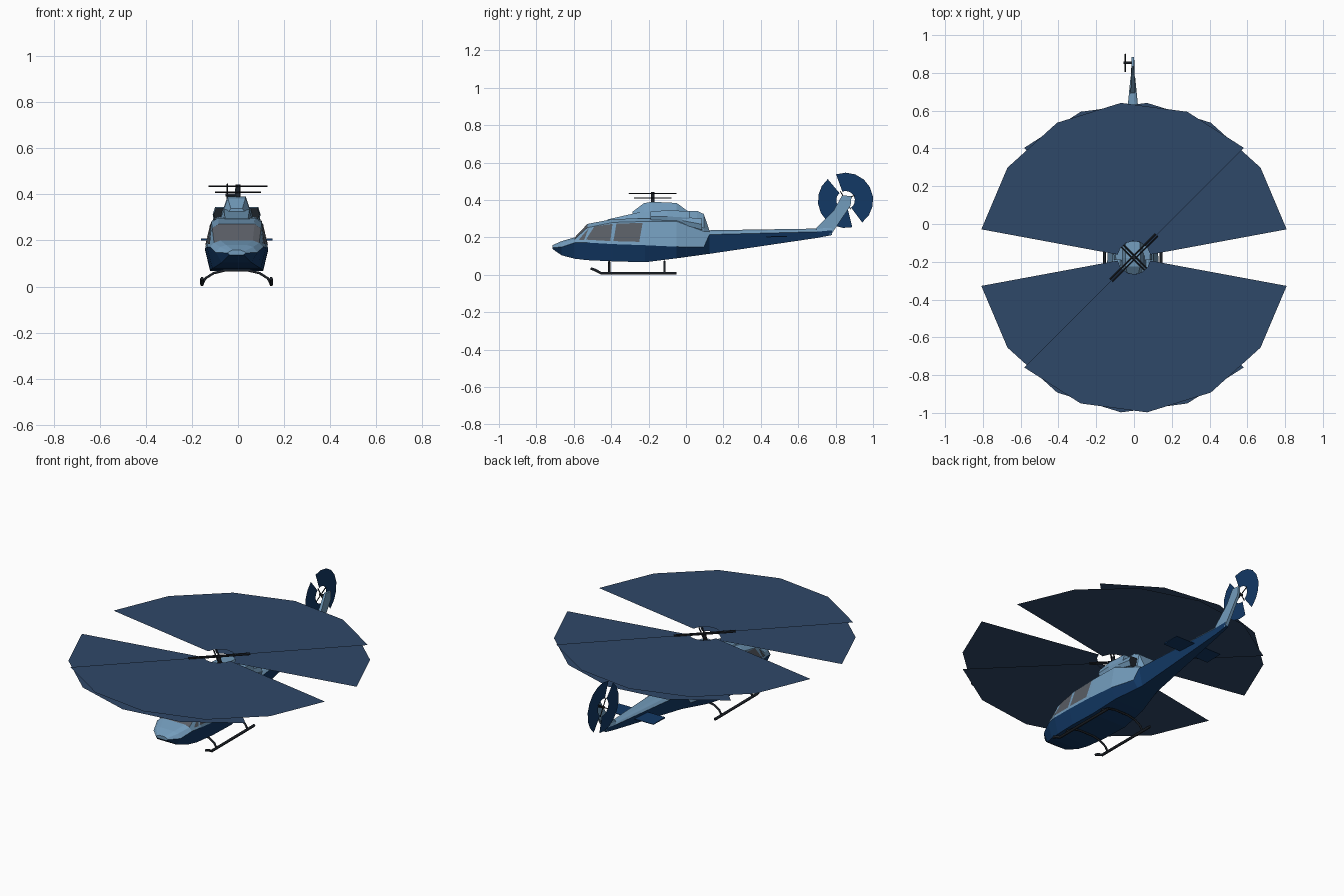
import bpy, bmesh
from math import sin, cos, radians, pi
from mathutils import Vector

if "Cube" in bpy.data.objects:
    bpy.data.objects.remove(bpy.data.objects["Cube"])

CX = -0.006   # centre plane of the airframe


def mat(name, r, g, b):
    m = bpy.data.materials.new(name)
    m.diffuse_color = (r, g, b, 1)
    m.use_nodes = True
    m.node_tree.nodes["Principled BSDF"].inputs["Base Color"].default_value = m.diffuse_color
    return m


NAVY = mat("navy", 0.006, 0.04, 0.13)
LIGHT = mat("light_blue", 0.17, 0.33, 0.50)
GLASS = mat("glass", 0.10, 0.11, 0.13)
DARK = mat("dark", 0.012, 0.016, 0.022)
BLUR = mat("rotor_blue", 0.028, 0.065, 0.14)
MATS = [NAVY, LIGHT, GLASS, DARK]


def make(name, verts, faces, mats, idx=None, fix=True):
    me = bpy.data.meshes.new(name)
    me.from_pydata([tuple(v) for v in verts], [], faces)
    for m in mats:
        me.materials.append(m)
    if idx:
        for p, i in zip(me.polygons, idx):
            p.material_index = i
    if fix:
        bm = bmesh.new()
        bm.from_mesh(me)
        bmesh.ops.recalc_face_normals(bm, faces=bm.faces)
        bm.to_mesh(me)
        bm.free()
    ob = bpy.data.objects.new(name, me)
    bpy.context.collection.objects.link(ob)
    return ob


def loft(name, stations, colour, x0=CX, caps=(1, 1)):
    """Skin symmetric sections: (y, x1, z1, x2, z2, ...) from bottom to top."""
    verts, faces, idx = [], [], []
    for s in stations:
        half = list(zip(s[1::2], s[2::2]))
        ring = half + [(-x, z) for x, z in reversed(half)]
        verts += [(x0 + x, s[0], z) for x, z in ring]
    n = len(stations[0]) - 1
    for i in range(len(stations) - 1):
        for j in range(n):
            k = (j + 1) % n
            faces.append((i * n + j, i * n + k, (i + 1) * n + k, (i + 1) * n + j))
            idx.append(colour(i, min(j, n - 2 - j) if j < n - 1 else -1))
    faces += [tuple(range(n)), tuple(range(len(verts) - n, len(verts)))]
    idx += list(caps)
    return make(name, verts, faces, MATS, idx)


def tube(name, pts, r, m=DARK):
    cu = bpy.data.curves.new(name, 'CURVE')
    cu.dimensions = '3D'
    cu.bevel_depth, cu.bevel_resolution, cu.use_fill_caps = r, 1, True
    sp = cu.splines.new('POLY')
    sp.points.add(len(pts) - 1)
    for p, c in zip(sp.points, pts):
        p.co = (*c, 1)
    cu.materials.append(m)
    ob = bpy.data.objects.new(name, cu)
    bpy.context.collection.objects.link(ob)


def fan(name, centre, u, v, r0, r1, a0, a1, m, seg=5):
    """Flat ring sector for a spinning blade, in the plane of u and v."""
    verts = []
    for i in range(seg + 1):
        a = radians(a0 + (a1 - a0) * i / seg)
        d = Vector(u) * cos(a) + Vector(v) * sin(a)
        verts += [Vector(centre) + d * r0, Vector(centre) + d * r1]
    faces = [(2 * i, 2 * i + 1, 2 * i + 3, 2 * i + 2) for i in range(seg)]
    make(name, verts, faces, [m], fix=False)


# fuselage: y, then floor edge, waist, shoulder and roof edge
BODY = [
    (-.714, .030, .138, .040, .146, .032, .152, .018, .158),
    (-.665, .065, .104, .090, .148, .072, .172, .045, .180),
    (-.595, .092, .086, .116, .172, .098, .190, .070, .200),
    (-.527, .105, .078, .129, .172, .106, .252, .078, .272),
    (-.390, .115, .072, .137, .164, .109, .280, .080, .298),
    (-.220, .115, .067, .137, .158, .109, .285, .080, .302),
    (-.050, .098, .088, .128, .150, .106, .285, .078, .302),
    (.095, .060, .108, .090, .148, .080, .232, .055, .258),
    (.125, .052, .112, .074, .215, .056, .230, .030, .238),
    (.700, .012, .197, .020, .230, .015, .240, .008, .247),
    (.780, .008, .212, .012, .238, .009, .252, .005, .262)]


def body_colour(i, j):
    if j < 1:
        return 0
    return 2 if i == 2 and j >= 2 else 1


loft("fuselage", BODY, body_colour, caps=(1, 0))


# side windows, laid just outside the cabin wall
def wall_x(y, z):
    for a, b in zip(BODY, BODY[1:]):
        if a[0] <= y <= b[0]:
            t = (y - a[0]) / (b[0] - a[0])
            w, zw, s, zs = [a[k] + (b[k] - a[k]) * t for k in (3, 4, 5, 6)]
            return w + (s - w) * (z - zw) / (zs - zw) + 0.003


WINDOWS = {"quarter": [(-.575, .185), (-.545, .185), (-.520, .250)],
           "front": [(-.535, .188), (-.405, .180), (-.393, .272), (-.490, .258)],
           "rear": [(-.388, .180), (-.250, .176), (-.232, .277), (-.372, .274)]}
for side, sx in (("right", 1), ("left", -1)):
    for nm, pts in WINDOWS.items():
        make(f"{nm}_window_{side}", [(CX + sx * wall_x(y, z), y, z) for y, z in pts],
             [tuple(range(len(pts)))], [GLASS], fix=False)

# engine deck and mast fairing
loft("engine_deck", [(-.42, .070, .285, .050, .296), (-.26, .075, .285, .055, .332),
                     (-.18, .075, .280, .060, .342), (.06, .070, .250, .055, .342),
                     (.095, .065, .235, .050, .325), (.125, .045, .225, .030, .238)],
     lambda i, j: 1)
loft("mast_fairing", [(-.285, .035, .325, .025, .338), (-.225, .060, .325, .038, .383),
                      (-.18, .062, .325, .040, .390), (-.05, .058, .325, .036, .384),
                      (.01, .035, .325, .020, .340)], lambda i, j: 1)

# engine nacelles with dark intake and exhaust ends
for side, sx in (("right", 1), ("left", -1)):
    x0 = CX + sx * .070
    loft(f"engine_{side}", [(-.19, .020, .288, .030, .312, .020, .338),
                            (-.10, .026, .275, .034, .312, .024, .345),
                            (.02, .024, .270, .030, .305, .022, .340)],
         lambda i, j: 1, x0, (3, 1))
    loft(f"exhaust_{side}", [(-.02, .016, .270, .024, .290, .016, .310),
                             (.085, .022, .240, .032, .270, .022, .300)],
         lambda i, j: 1, x0 + sx * .008, (1, 3))

# tail fin, tapering in thickness to the top
FIN = [(.775, .214, .010), (.690, .243, .012), (.790, .345, .009), (.835, .425, .006),
       (.885, .420, .006), (.880, .370, .007)]
n = len(FIN)
make("tail_fin", [(CX + s * t, y, z) for s in (-1, 1) for y, z, t in FIN],
     [tuple(range(n)), tuple(range(n, 2 * n))] +
     [(i, (i + 1) % n, n + (i + 1) % n, n + i) for i in range(n)], [LIGHT])

# horizontal stabiliser
loft("stabiliser", [(.43, .155, .200, .155, .208), (.54, .155, .203, .155, .206)],
     lambda i, j: 0, caps=(0, 0))

# landing skids and cross tubes
for side, sx in (("right", 1), ("left", -1)):
    x = CX + sx * .150
    tube(f"skid_{side}", [(x, -.51, .034), (x, -.485, .025), (x, -.455, .009),
                          (x, -.052, .009)], .008)
for nm, y in (("front", -.41), ("rear", -.115)):
    tube(f"cross_tube_{nm}", [(CX + x, y, z) for x, z in (
        (-.150, .010), (-.135, .036), (-.10, .058), (-.05, .070), (.05, .070),
        (.10, .058), (.135, .036), (.150, .010))], .006)

# main rotor: two layers of paired blade sweeps
HY = -.178
for layer, z, a0, a1, arm in (("upper", .435, 45, 169.5, 45), ("lower", .410, 10.5, 135, 135)):
    for k in (0, 180):
        fan(f"main_blade_{layer}_{k}", (0, HY, z), (1, 0, 0), (0, 1, 0), .088, .822,
            a0 + k, a1 + k, BLUR)
    c, s = cos(radians(arm)), sin(radians(arm))
    L = .17 if layer == "upper" else .13
    for off in (-.008, .008):
        tube(f"rotor_arm_{layer}", [(L * c * e - s * off, HY + L * s * e + c * off, z)
                                    for e in (-1, 1)], .004)
tube("rotor_mast", [(0, HY, .37), (0, HY, .442)], .010)

# tail rotor on the left of the fin
TC = (-.046, .853, .398)
for k, (a0, a1) in enumerate(((-53, 110), (130, 284))):
    fan(f"tail_blade_{k}", TC, (0, 1, 0), (0, 0, 1), .050, .148, a0, a1, NAVY, 8)
tube("tail_rotor_shaft", [(-.055, TC[1], TC[2]), (0, TC[1], TC[2])], .007)
for a in (30, 120):
    c, s = .055 * cos(radians(a)), .055 * sin(radians(a))
    tube("tail_rotor_arm", [(TC[0], TC[1] - c, TC[2] - s), (TC[0], TC[1] + c, TC[2] + s)], .003)
